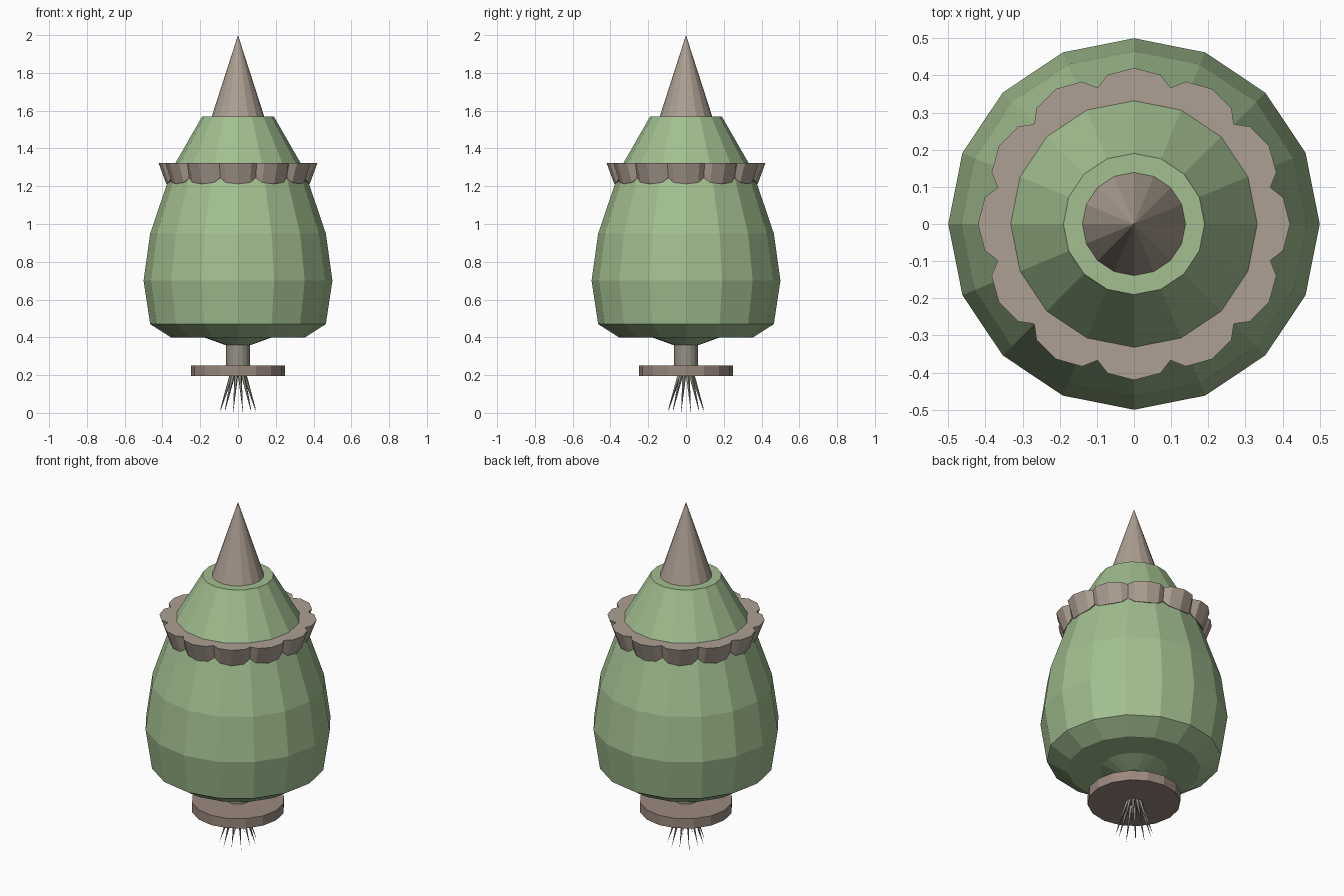
import bpy, bmesh
from math import sin, cos, pi, radians
from mathutils import Vector

if "Cube" in bpy.data.objects:
    bpy.data.objects.remove(bpy.data.objects["Cube"])


def material(name, rgb):
    m = bpy.data.materials.new(name)
    m.diffuse_color = (*rgb, 1)
    m.use_nodes = True
    m.node_tree.nodes["Principled BSDF"].inputs["Base Color"].default_value = m.diffuse_color
    return m


GREEN = material("leaf_green", (0.36, 0.52, 0.28))
TAN = material("tan", (0.42, 0.35, 0.29))
BROWN = material("brown", (0.33, 0.25, 0.21))
GREY = material("warm_grey", (0.30, 0.28, 0.24))


def finish(name, bm, mat):
    bmesh.ops.remove_doubles(bm, verts=bm.verts, dist=1e-5)
    bmesh.ops.recalc_face_normals(bm, faces=bm.faces)
    me = bpy.data.meshes.new(name)
    bm.to_mesh(me)
    bm.free()
    me.materials.append(mat)
    ob = bpy.data.objects.new(name, me)
    bpy.context.collection.objects.link(ob)
    return ob


def bridge(bm, rings, closed=False):
    n = len(rings[0])
    pairs = list(zip(rings, rings[1:])) + ([(rings[-1], rings[0])] if closed else [])
    for a, b in pairs:
        for i in range(n):
            j = (i + 1) % n
            bm.faces.new((a[i], a[j], b[j], b[i]))


def lathe(name, profile, mat, sides=16):
    bm = bmesh.new()
    rings = [[bm.verts.new((r * cos(2 * pi * i / sides), r * sin(2 * pi * i / sides), z))
              for i in range(sides)] for r, z in profile]
    bridge(bm, rings)
    bm.faces.new(rings[0])
    bm.faces.new(rings[-1])
    return finish(name, bm, mat)


def spike(bm, base, tip, radius, sides):
    axis = (tip - base).normalized()
    u = axis.orthogonal().normalized()
    v = axis.cross(u)
    ring = [bm.verts.new(base + radius * (cos(2 * pi * i / sides) * u + sin(2 * pi * i / sides) * v))
            for i in range(sides)]
    end = bm.verts.new(tip)
    for i in range(sides):
        bm.faces.new((ring[i], ring[(i + 1) % sides], end))
    bm.faces.new(ring)


# Egg-shaped body
lathe("body", [(0.07, 0.36), (0.18, 0.40), (0.355, 0.40), (0.465, 0.47), (0.50, 0.70),
               (0.465, 0.95), (0.37, 1.23), (0.333, 1.32), (0.195, 1.56), (0.19, 1.57)], GREEN)

# Pointed top
bm = bmesh.new()
spike(bm, Vector((0, 0, 1.56)), Vector((0, 0, 2)), 0.142, 16)
finish("top_spike", bm, TAN)

# Scalloped collar: twelve flared lobes, flat on top
bm = bmesh.new()
rings = [[], [], [], []]
lobe = [(-15, 0.38, 0.365, 1.245), (-10, 0.408, 0.374, 1.22),
        (0, 0.42, 0.38, 1.212), (10, 0.408, 0.374, 1.22)]
for k in range(12):
    for da, r_top, r_low, z_low in lobe:
        a = radians(30 * k + da)
        section = [(0.325, 1.322), (r_top, 1.322), (r_low, z_low), (0.325, 1.24)]
        for ring, (r, z) in zip(rings, section):
            ring.append(bm.verts.new((r * cos(a), r * sin(a), z)))
bridge(bm, rings, closed=True)
finish("collar", bm, TAN)

# Stem and base disc
lathe("stem", [(0.063, 0.24), (0.063, 0.375)], GREY)
lathe("base_disc", [(0.248, 0.195), (0.248, 0.252)], BROWN)

# Splayed thin roots
bm = bmesh.new()
for k in range(12):
    a = 2 * pi * (k + 0.5) / 12
    d = Vector((cos(a), sin(a), 0))
    spike(bm, 0.035 * d + Vector((0, 0, 0.205)), 0.1 * d + Vector((0, 0, 0.01 * (k % 2))), 0.011, 5)
finish("roots", bm, GREY)
